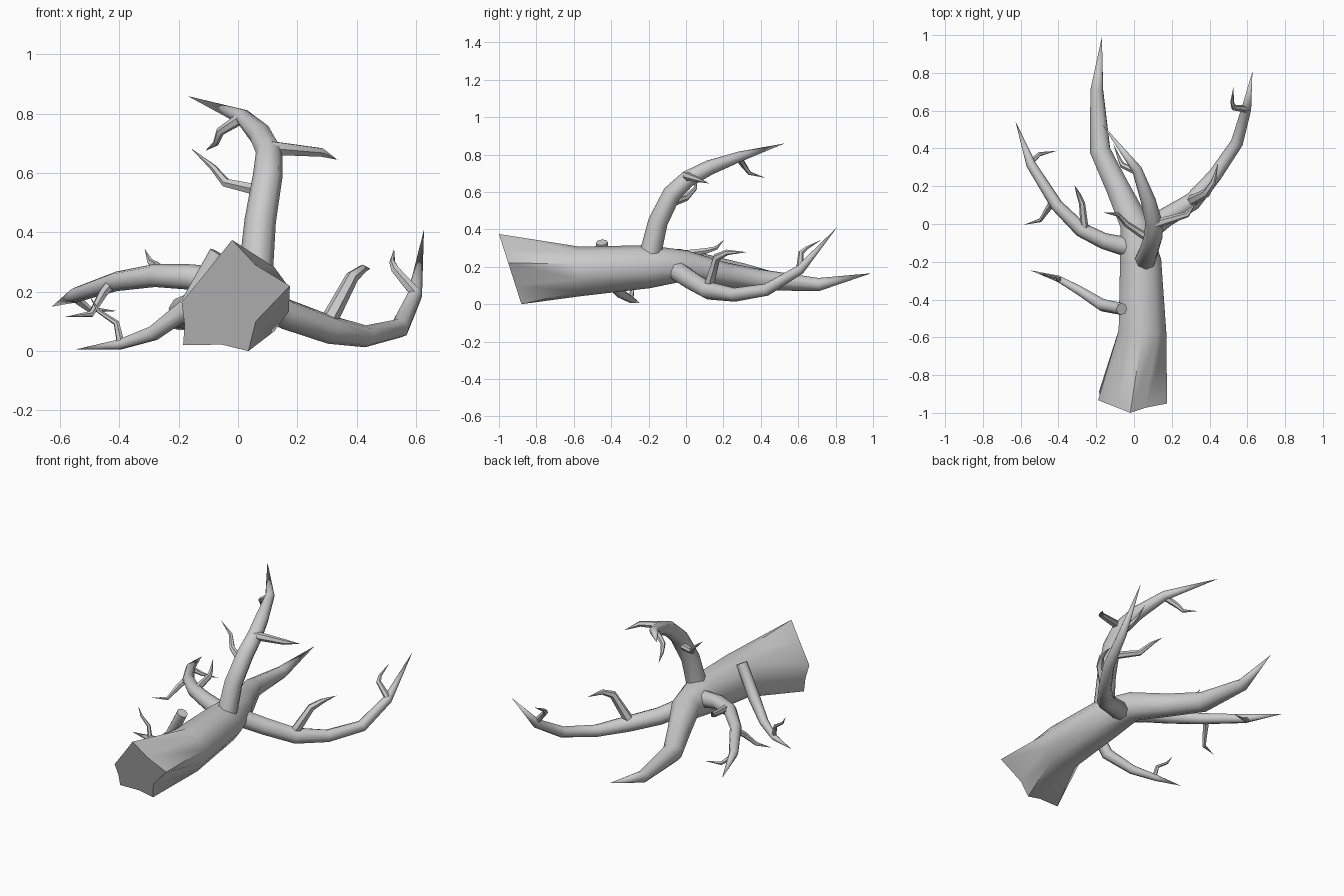
import bpy, bmesh, math
from mathutils import Vector

if "Cube" in bpy.data.objects:
    bpy.data.objects.remove(bpy.data.objects["Cube"])

# Single bark colour
bark = bpy.data.materials.new("grey_bark")
bark.use_nodes = True
bark.diffuse_color = (0.6, 0.6, 0.6, 1)
bark.node_tree.nodes["Principled BSDF"].inputs["Base Color"].default_value = (0.6, 0.6, 0.6, 1)


def limb(name, path, sides, up=(0, 0, 1), first_ring=None):
    """Tapered tube through (x, y, z, radius) points; radius 0 makes a pointed tip."""
    pts = [Vector(p[:3]) for p in path]
    up = Vector(up)
    bm = bmesh.new()
    rings = []
    for i, p in enumerate(pts):
        ahead = (pts[min(i + 1, len(pts) - 1)] - p).normalized()
        behind = (p - pts[max(i - 1, 0)]).normalized()
        t = (ahead + behind).normalized()
        up = (up - t * up.dot(t)).normalized()
        right = t.cross(up)
        r = path[i][3]
        if r == 0:
            rings.append([bm.verts.new(p)])
        elif i == 0 and first_ring:
            rings.append([bm.verts.new(q) for q in first_ring])
        else:
            angles = [math.tau * k / sides for k in range(sides)]
            rings.append([bm.verts.new(p + r * (math.cos(a) * up + math.sin(a) * right))
                          for a in angles])
    for a, b in zip(rings, rings[1:]):
        for k in range(sides):
            n = (k + 1) % sides
            if len(b) == 1:
                bm.faces.new((a[k], a[n], b[0]))
            else:
                bm.faces.new((a[k], a[n], b[n], b[k]))
    bm.faces.new(rings[0])
    bmesh.ops.recalc_face_normals(bm, faces=bm.faces)
    mesh = bpy.data.meshes.new(name)
    bm.to_mesh(mesh)
    bm.free()
    mesh.materials.append(bark)
    obj = bpy.data.objects.new(name, mesh)
    bpy.context.collection.objects.link(obj)
    bpy.ops.object.select_all(action='DESELECT')
    obj.select_set(True)
    bpy.context.view_layer.objects.active = obj
    bpy.ops.object.shade_smooth_by_angle(angle=math.radians(50))
    return obj


def twig(name, r, *pts):
    """Thin crooked shoot that tapers evenly to a point."""
    last = len(pts) - 1
    path = [(*p, r * (1 - 0.75 * i / last) if i < last else 0) for i, p in enumerate(pts)]
    limb(name, path, 6, up=(0.3, 0.5, 0.8))


# Lying trunk with a star-shaped slanted root end
star = [(-.02, .375), (.06, .29), (.175, .22), (.06, .1), (.035, 0),
        (-.055, .022), (-.185, .02), (-.18, .09), (-.19, .165), (-.1, .275)]
root_ring = [(x, -1 + (.375 - z) * .32, z) for x, z in star]
limb("trunk", [(-.01, -.94, .18, .18), (.045, -.57, .175, .133), (.035, -.2, .2, .115),
               (.005, 0, .205, .082), (-.09, .2, .16, .065), (-.18, .39, .13, .057),
               (-.197, .71, .105, .035), (-.17, .99, .165, 0)], 10, first_ring=root_ring)

# Main branches
limb("upright_branch", [(.06, -.19, .27, .058), (.075, -.15, .44, .053), (.1, -.075, .59, .05),
                        (.105, .01, .67, .045), (.075, .125, .73, .04),
                        (.015, .29, .79, .027), (-.17, .53, .86, 0)], 8, up=(0, 1, 0))
limb("left_branch", [(.05, -.06, .185, .055), (.16, .03, .125, .052), (.31, .12, .072, .048),
                     (.43, .26, .05, .037), (.545, .43, .077, .033),
                     (.595, .61, .185, .026), (.627, .807, .41, 0)], 8)
limb("right_branch", [(0, -.13, .22, .055), (-.16, -.09, .25, .043), (-.28, -.03, .255, .039),
                      (-.41, .1, .235, .033), (-.545, .315, .19, .026),
                      (-.628, .545, .15, 0)], 8)
limb("lower_branch", [(-.065, -.45, .33, .032), (-.165, -.43, .15, .034), (-.285, -.355, .06, .026),
                      (-.4, -.29, .022, .018), (-.55, -.245, .005, 0)], 8, up=(0, 1, 0))

# Twigs on the upright branch
twig("upright_twig_outer", .026, (.11, 0, .685), (.28, .05, .67), (.335, .125, .645))
twig("upright_twig_inner", .022, (.08, -.08, .54), (-.04, 0, .567), (-.085, .05, .62), (-.16, .06, .685))
twig("upright_twig_top", .02, (.01, .28, .785), (-.06, .31, .74), (-.075, .34, .7), (-.11, .425, .675))

# Twigs on the left branch
twig("left_twig_low", .03, (.3, .12, .09), (.385, .165, .25), (.42, .22, .277), (.446, .325, .278))
twig("left_twig_high", .02, (.595, .61, .2), (.53, .615, .275), (.52, .645, .3), (.526, .725, .345))

# Twigs on the right branch
twig("right_twig_back", .022, (-.26, -.04, .265), (-.275, .11, .285), (-.295, .16, .3), (-.315, .205, .345))
twig("right_twig_front", .022, (-.42, .13, .235), (-.455, .08, .195), (-.495, .02, .125), (-.585, -.005, .115))
twig("right_twig_tip", .018, (-.555, .32, .185), (-.5, .37, .14), (-.407, .388, .135))

# Twig on the lower branch
twig("lower_twig", .014, (-.395, -.295, .025), (-.41, -.285, .095), (-.47, -.27, .135), (-.5, -.26, .185))
